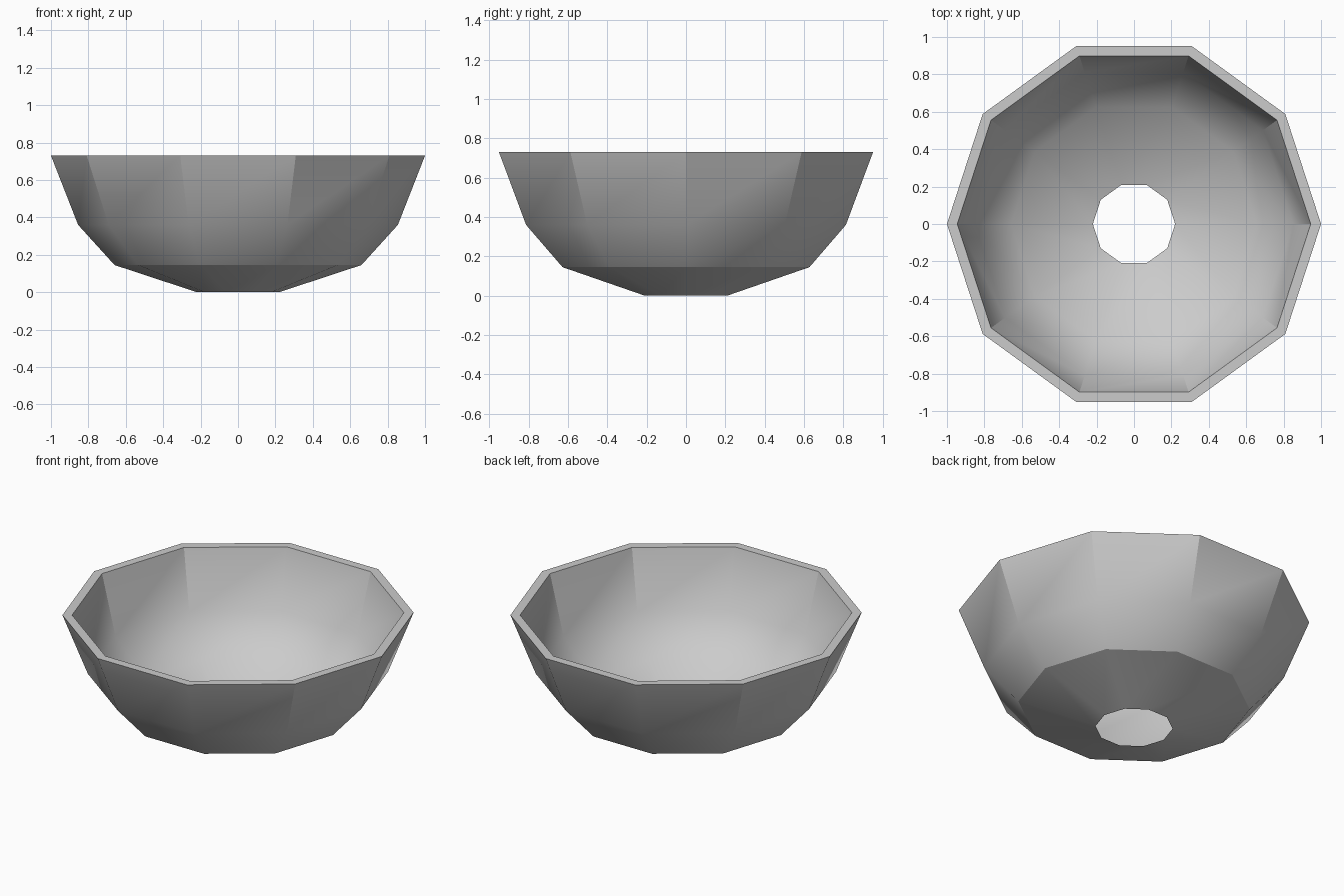
import bpy, bmesh
from math import cos, sin, pi, radians

cube = bpy.data.objects.get("Cube")
if cube:
    bpy.data.objects.remove(cube, do_unlink=True)

# Plain grey finish
grey = bpy.data.materials.new("plain grey")
grey.use_nodes = True
colour = (0.6, 0.6, 0.6, 1)
grey.diffuse_color = colour
grey.node_tree.nodes["Principled BSDF"].inputs["Base Color"].default_value = colour

SIDES = 10
# Closed wall section (radius, height): foot opening, outside, rim, inside
SECTION = [(0.22, 0), (0.66, 0.145), (0.855, 0.36), (1, 0.73),
           (0.945, 0.73), (0.852, 0.363), (0.657, 0.149)]


def lathe(name, section, sides):
    """Spin a closed section about z into a ring-shaped solid."""
    bm = bmesh.new()
    rings = [[bm.verts.new((r * cos(2 * pi * i / sides), r * sin(2 * pi * i / sides), z))
              for i in range(sides)] for r, z in section]
    for k, low in enumerate(rings):
        high = rings[(k + 1) % len(rings)]
        for i in range(sides):
            j = (i + 1) % sides
            bm.faces.new((low[i], low[j], high[j], high[i]))
    bmesh.ops.recalc_face_normals(bm, faces=bm.faces)
    mesh = bpy.data.meshes.new(name)
    bm.to_mesh(mesh)
    bm.free()
    obj = bpy.data.objects.new(name, mesh)
    bpy.context.collection.objects.link(obj)
    return obj


# Ten-sided bowl with an open foot
bowl = lathe("bowl", SECTION, SIDES)
bowl.data.materials.append(grey)
bpy.context.view_layer.objects.active = bowl
bowl.select_set(True)
bpy.ops.object.shade_smooth_by_angle(angle=radians(30))
